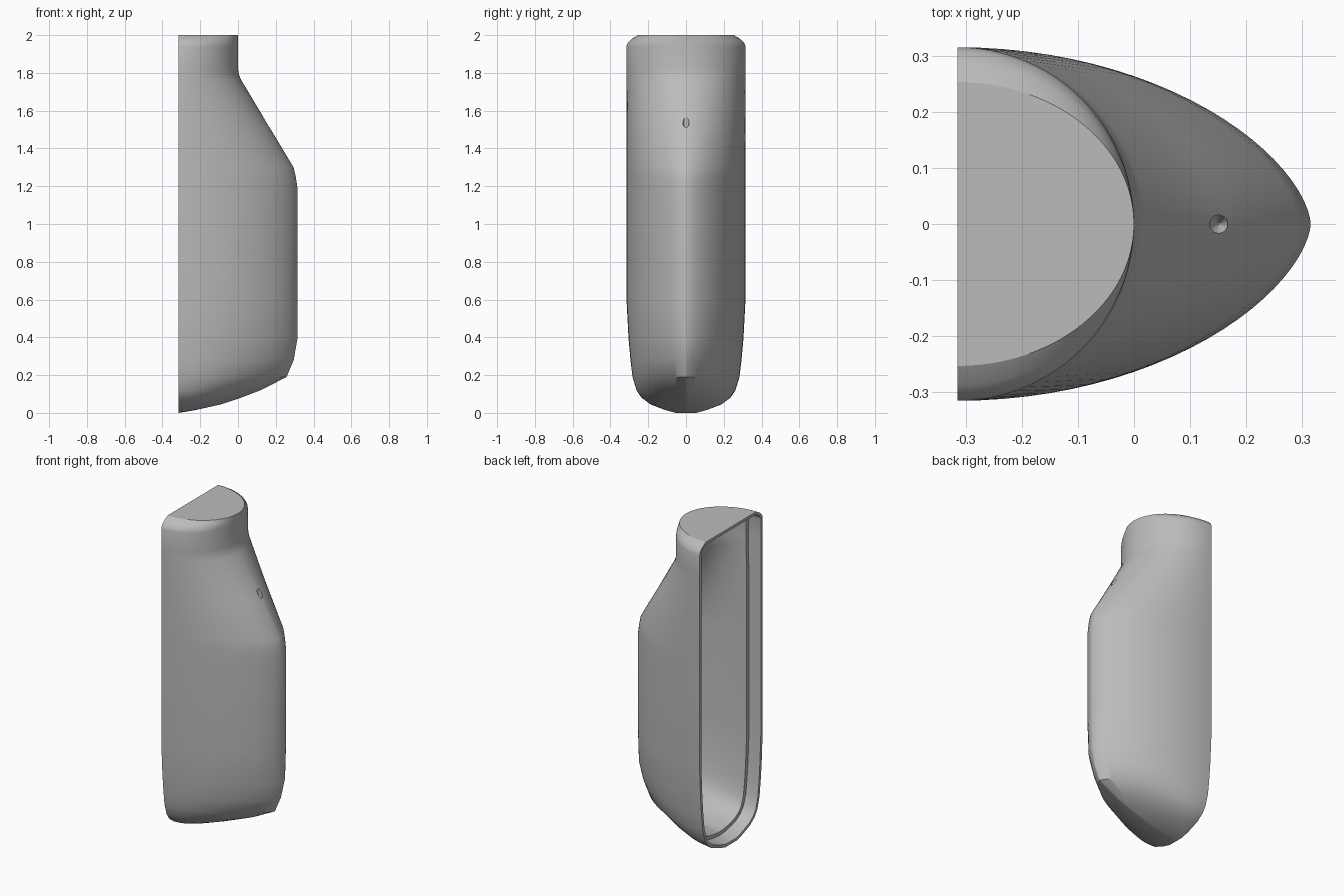
import bpy, bmesh, math

if "Cube" in bpy.data.objects:
    bpy.data.objects.remove(bpy.data.objects["Cube"])

OPEN_X = -0.315   # plane of the open side
STEPS = 48        # points across each contour

grey = bpy.data.materials.new("plain_grey")
grey.use_nodes = True
grey.diffuse_color = (0.5, 0.5, 0.5, 1)
grey.node_tree.nodes["Principled BSDF"].inputs["Base Color"].default_value = (0.5, 0.5, 0.5, 1)

# Contours: height, half width, tip x, pointedness (1 = round, 2 = keeled)
PROFILE = [
    (0.0, 0.055, -0.315, 1.7), (0.015, 0.11, -0.225, 1.7), (0.045, 0.188, -0.09, 1.7),
    (0.08, 0.235, 0.015, 1.7), (0.12, 0.262, 0.12, 1.7), (0.19, 0.283, 0.257, 1.65),
    (0.28, 0.294, 0.295, 1.5), (0.39, 0.304, 0.314, 1.32), (0.6, 0.315, 0.315, 1.24),
    (1.19, 0.315, 0.315, 1.24), (1.25, 0.315, 0.306, 1.22), (1.3, 0.315, 0.294, 1.2),
    (1.53, 0.315, 0.156, 1.11), (1.76, 0.315, 0.018, 1.02), (1.79, 0.315, 0.005, 1.0),
    (1.82, 0.315, 0.0, 1.0), (1.94, 0.315, 0.0, 1.0), (1.96, 0.308, 0.0, 1.0),
    (1.98, 0.287, 0.0, 1.0), (2.0, 0.253, 0.0, 1.0),
]


def contour(z, half, tip, power):
    """Half oval from the left edge, round the tip, to the right edge."""
    for i in range(STEPS + 1):
        a = math.pi * i / STEPS
        c = math.cos(a)
        yield (OPEN_X + (tip - OPEN_X) * math.sin(a),
               math.copysign(half * abs(c) ** power, c), z)


def shrink(verts, depth):
    moves = [(v, v.normal * depth) for v in verts]
    for v, m in moves:
        v.co -= m


def shell(name, inset, thickness, open_x):
    """Lofted shell of even thickness, open at the plane x = open_x."""
    bm = bmesh.new()
    rings = [[bm.verts.new(p) for p in contour(*row)] for row in PROFILE]
    for low, high in zip(rings, rings[1:]):
        for i in range(STEPS):
            bm.faces.new((low[i + 1], high[i + 1], high[i], low[i]))
    bm.faces.new(rings[-1])
    # make all normals point away from the hollow
    bm.normal_update()
    side = max(bm.faces, key=lambda f: f.calc_center_median().x)
    if side.normal.x < 0:
        bmesh.ops.reverse_faces(bm, faces=bm.faces[:])
    cap = max(bm.faces, key=lambda f: f.calc_center_median().z)
    cap.normal_update()
    if cap.normal.z < 0:
        cap.normal_flip()
    bm.normal_update()
    if inset:
        shrink(bm.verts, inset)
        bmesh.ops.bisect_plane(bm, geom=bm.verts[:] + bm.edges[:] + bm.faces[:],
                               plane_co=(open_x, 0, 0), plane_no=(1, 0, 0), clear_inner=True)
    # inner skin, kept flush with the open plane, joined by a rim
    copy = bmesh.ops.duplicate(bm, geom=bm.verts[:] + bm.edges[:] + bm.faces[:])["geom"]
    inner = [g for g in copy if isinstance(g, bmesh.types.BMVert)]
    bm.normal_update()
    shrink(inner, thickness)
    for v in inner:
        v.co.x = open_x if v.is_boundary else max(v.co.x, open_x)
    bmesh.ops.reverse_faces(bm, faces=[g for g in copy if isinstance(g, bmesh.types.BMFace)])
    bmesh.ops.bridge_loops(bm, edges=[e for e in bm.edges if e.is_boundary])
    bmesh.ops.recalc_face_normals(bm, faces=bm.faces[:])
    # crisp edge round the flat top
    for e in bm.edges:
        if len(e.link_faces) == 2 and max(len(f.verts) for f in e.link_faces) > STEPS // 2:
            e.smooth = False
    mesh = bpy.data.meshes.new(name)
    bm.to_mesh(mesh)
    bm.free()
    mesh.materials.append(grey)
    ob = bpy.data.objects.new(name, mesh)
    bpy.context.collection.objects.link(ob)
    bpy.ops.object.select_all(action="DESELECT")
    ob.select_set(True)
    bpy.context.view_layer.objects.active = ob
    bpy.ops.object.shade_smooth_by_angle(angle=math.radians(35), keep_sharp_edges=True)
    return ob


# Outer housing with a thin lip, and a set-back inner ledge
parts = [shell("outer_housing", 0, 0.018, OPEN_X),
         shell("inner_ledge", 0.012, 0.03, -0.235)]

# Small blind hole with a conical floor in the sloping shoulder
bm = bmesh.new()
rings = []
for radius, z in ((0.002, 1.47), (0.016, 1.505), (0.016, 1.63)):
    rings.append([bm.verts.new((0.151 + radius * math.cos(math.tau * i / 24),
                                radius * math.sin(math.tau * i / 24), z)) for i in range(24)])
for low, high in zip(rings, rings[1:]):
    for i in range(24):
        j = (i + 1) % 24
        bm.faces.new((low[i], low[j], high[j], high[i]))
bm.faces.new(rings[0][::-1])
bm.faces.new(rings[-1])
mesh = bpy.data.meshes.new("hole_cutter")
bm.to_mesh(mesh)
bm.free()
mesh.materials.append(grey)
cutter = bpy.data.objects.new("hole_cutter", mesh)
bpy.context.collection.objects.link(cutter)
cutter.hide_render = True
cutter.hide_viewport = True
for ob in parts:
    cut = ob.modifiers.new("shoulder_hole", "BOOLEAN")
    cut.object = cutter
    cut.operation = "DIFFERENCE"
    cut.solver = "EXACT"
